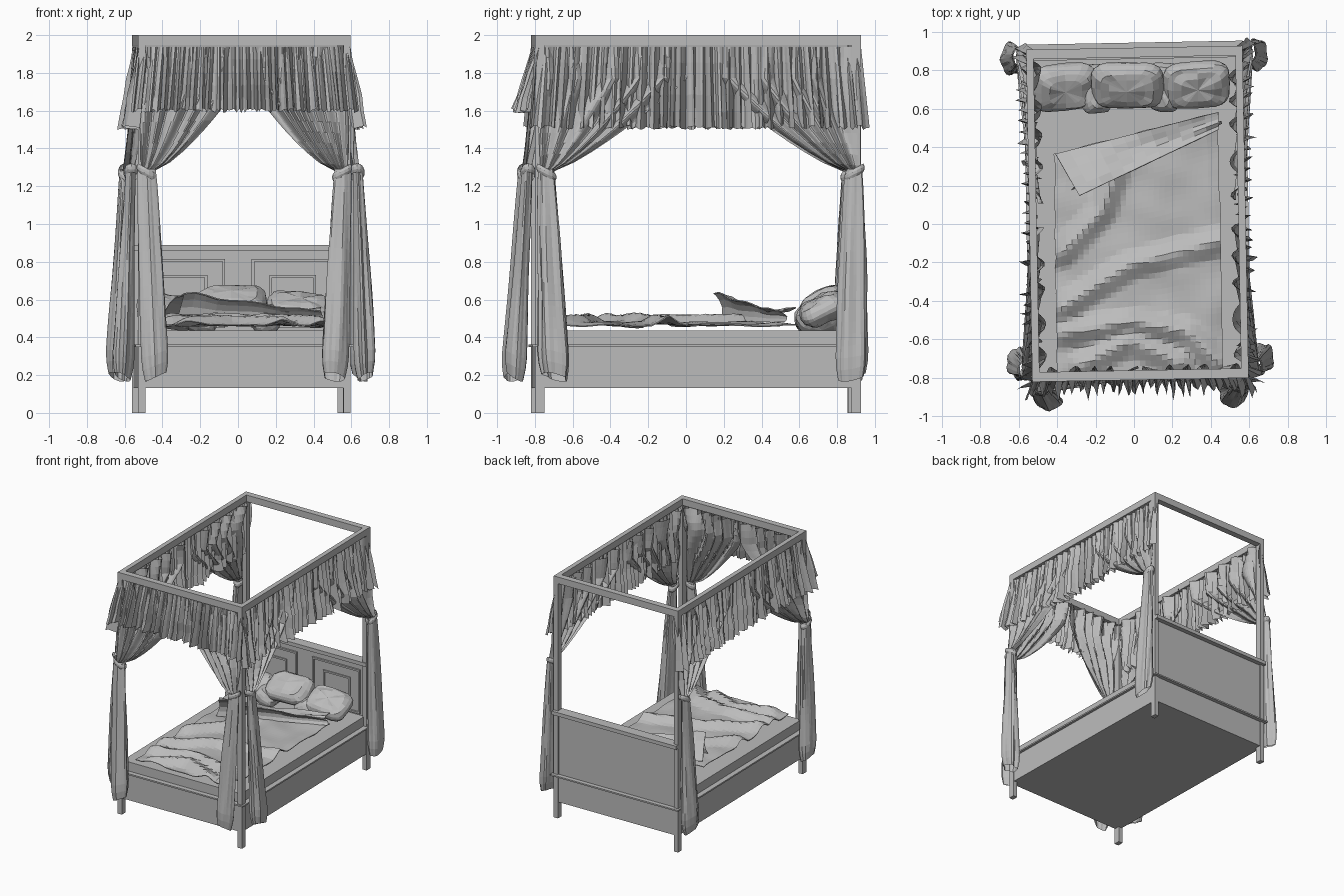
import bpy, bmesh, math, random
from mathutils import Matrix, Vector, noise

random.seed(4)
if "Cube" in bpy.data.objects:
    bpy.data.objects.remove(bpy.data.objects["Cube"], do_unlink=True)

grey = bpy.data.materials.new("soft grey")
grey.use_nodes = True
grey.diffuse_color = (0.5, 0.5, 0.5, 1)
grey.node_tree.nodes["Principled BSDF"].inputs["Base Color"].default_value = (0.5, 0.5, 0.5, 1)

# The whole bed stands very slightly turned
TURN = Matrix.Translation((0.0175, 0.053, 0)) @ Matrix.Rotation(math.radians(1.07), 4, 'Z')
W, L = 0.5625, 0.8635          # half width and half length of the frame
POST_X, POST_Y = 0.038, 0.05   # post section
TIE = 1.27                     # height of the curtain ties


def finish(name, bm):
    bmesh.ops.recalc_face_normals(bm, faces=bm.faces)
    mesh = bpy.data.meshes.new(name)
    bm.to_mesh(mesh)
    bm.free()
    mesh.materials.append(grey)
    ob = bpy.data.objects.new(name, mesh)
    ob.matrix_world = TURN
    bpy.context.collection.objects.link(ob)
    return ob


def boxes(name, *spans):
    """One object from boxes given as (x0, x1), (y0, y1), (z0, z1)."""
    bm = bmesh.new()
    for span in spans:
        size = [b - a for a, b in span]
        mid = [(a + b) / 2 for a, b in span]
        bmesh.ops.create_cube(bm, size=1, matrix=Matrix.Translation(mid) @ Matrix.Diagonal((*size, 1)))
    return finish(name, bm)


def sheet(name, fn, nu, nv, thick=0):
    """Grid surface from fn(u, v), welded where its edges meet."""
    bm = bmesh.new()
    rows = [[bm.verts.new(fn(i / nu, j / nv)) for i in range(nu + 1)] for j in range(nv + 1)]
    for a, b in zip(rows, rows[1:]):
        for i in range(nu):
            bm.faces.new((a[i], a[i + 1], b[i + 1], b[i]))
    bmesh.ops.remove_doubles(bm, verts=bm.verts, dist=0.0005)
    ob = finish(name, bm)
    if thick:
        mod = ob.modifiers.new("thickness", 'SOLIDIFY')
        mod.thickness = thick
    return ob


# Posts and canopy rails
for sx, side in ((-1, "right"), (1, "left")):
    xs = sorted((sx * W, sx * (W - POST_X)))
    for sy, end in ((-1, "front"), (1, "back")):
        ys = sorted((sy * L, sy * (L - POST_Y)))
        boxes(f"{end}_{side}_post", (xs, ys, (0, 1.945)))
    boxes(f"{side}_canopy_rail", (xs, (-L, L), (1.945, 2)))
for sy, end in ((-1, "front"), (1, "back")):
    ys = sorted((sy * L, sy * (L - POST_Y)))
    boxes(f"{end}_canopy_rail", ((POST_X - W, W - POST_X), ys, (1.945, 2)))

# Base, ledge and mattress
boxes("bed_base", ((-W + .006, W - .006), (-L + .006, L - .006), (0.133, 0.35)))
boxes("base_ledge", ((-W - .015, W + .015), (-L - .012, L + .025), (0.35, 0.362)))
boxes("mattress", ((-.535, .535), (-.835, .825), (0.36, 0.437)))

# Headboard with cap and panel mouldings
boxes("headboard", ((-.53, .53), (.825, .852), (.36, .865)))
boxes("headboard_cap", ((-W, W), (.805, .89), (.86, .89)))


def moulding(name, x0, x1, z0, z1, y0, w=.014):
    ys = (y0, .83)
    boxes(name, ((x0, x0 + w), ys, (z0, z1)), ((x1 - w, x1), ys, (z0, z1)),
          ((x0 + w, x1 - w), ys, (z0, z0 + w)), ((x0 + w, x1 - w), ys, (z1 - w, z1)))


for sx, side in ((-1, "right"), (1, "left")):
    moulding(f"{side}_outer_moulding", *sorted((sx * .07, sx * .5)), .45, .815, .81)
    moulding(f"{side}_inner_moulding", *sorted((sx * .165, sx * .41)), .5, .73, .815)


# Walls: map (along from corner, outward, height) to the bed
def front_wall(sx):
    return lambda s, o, z: (sx * (W - s), -L - o, z)


def side_wall(sx, sy):
    return lambda s, o, z: (sx * (W + o), sy * (L - s), z)


def make_valance(name, wall, length, bottom, folds, flare):
    """Unevenly gathered strip hung under the rail, flaring at its ends."""
    n = folds * 4
    amp = [random.uniform(.2, 1.15) for _ in range(n + 1)]
    drop = [random.uniform(-.012, .012) for _ in range(n + 1)]
    slip = [random.uniform(-.8, .8) * length / n for _ in range(n + 1)]

    def fn(u, v):
        i = round(u * n)
        wave = math.sin(i * math.pi / 2 + 2.5 * noise.noise((u * 14, length, 0)))
        ends = abs(2 * u - 1) ** 6
        s = u * length + slip[i] * v + (u - .5) * .08 * v
        o = -.02 + (flare + .05 * ends) * v + wave * amp[i] * (.018 + .038 * v)
        o += .03 * v * noise.noise((u * 12, v * 3, length + 7))
        return wall(s, o, 1.94 + (bottom - 1.94) * v + drop[i] * v)
    sheet(name, fn, n, 5)


def make_curtain(name, wall, reach, power, limit, shift, drift, spread, out):
    """Swag gathered into a tie, with a loose tail below."""
    seed = random.uniform(0, 50)

    def swag(u, v):
        t = 1 - v
        width = .05 + min(reach * t ** power, limit)
        s = shift * v + u * width
        fold = math.sin(u * 30 + 4 * noise.noise((u * 3, v * 2, seed)))
        o = .04 * v ** 2 + fold * (.014 + .024 * t) - .04 * t
        return wall(s, o, TIE + .67 * t - .02 * (1 - u) * v)
    sheet(name + "_swag", swag, 44, 12)

    def tail(u, v):
        a = math.tau * u
        hem = max(0, v - .92) / .08
        half = .042 + (spread - .042) * v ** .7 - .018 * hem
        deep = .024 + .034 * v - .018 * hem
        r = 1 + .1 * math.sin(5 * a + seed) + .2 * noise.noise((2 * math.cos(a), 2 * math.sin(a), v * 2 + seed))
        s = shift + .03 + drift * v + half * math.cos(a) * r
        o = .04 + out * v + deep * math.sin(a) * r
        return wall(s, o, TIE + .02 - 1.1 * v + .025 * v * math.cos(a + seed))
    sheet(name + "_tail", tail, 24, 18)

    def tie(u, v):
        a = math.tau * u
        bulge = .008 * math.sin(math.pi * v)
        return wall(shift + .03 + (.046 + bulge) * math.cos(a), .035 + (.034 + bulge) * math.sin(a),
                    TIE - .02 + .045 * v - .025 * math.cos(a))
    sheet(name + "_tie", tie, 14, 3)


make_valance("front_valance", front_wall(-1), 2 * W, 1.6, 30, .06)
for sx, side in ((-1, "right"), (1, "left")):
    make_valance(f"{side}_valance", side_wall(sx, -1), 2 * L, 1.51, 34, .015)
    make_curtain(f"front_{side}_curtain", front_wall(sx), .63, .72, .5, .015, .045, .072, .062)
    make_curtain(f"{side}_foot_curtain", side_wall(sx, -1), .95, .8, .75, .03, .045, .082, .042)
    make_curtain(f"{side}_head_curtain", side_wall(sx, 1), .95, .8, .75, .005, .015, .09, .042)


# Rumpled blanket
def ridge(p, a, b, height, width):
    a, b, p = Vector(a), Vector(b), Vector(p)
    t = max(0, min(1, (p - a).dot(b - a) / (b - a).length_squared))
    return height * max(0, 1 - (p - a.lerp(b, t)).length / width)


FOLDS = [((-.4, -.48), (-.05, -.27)), ((-.05, -.27), (.43, -.15)), ((-.4, -.2), (-.18, .02)),
         ((-.18, .02), (-.1, .25)), ((-.4, -.62), (-.05, -.56)), ((-.05, -.56), (.25, -.62)),
         ((-.3, -.78), (-.05, -.66)), ((-.05, -.66), (.2, -.78)), ((.25, -.62), (.4, -.78))]


def blanket(u, v):
    x = -.43 + .86 * u + .015 * noise.noise((v * 6, u * 2, 1))
    top = .32 + .2 * u
    y = -.82 + (top + .82) * v + .015 * noise.noise((u * 6, v * 2, 4))
    z = .475 + .018 * noise.noise((x * 5, y * 5, 0))
    z += max(ridge((x, y), a, b, .05, .08) for a, b in FOLDS)
    edge = min(u, 1 - u, v, 1 - v)
    return x, y, z - .01 * max(0, 1 - edge * 14)


sheet("blanket", blanket, 30, 44, .006)

# Turned-back blanket flap
far_a, far_b = Vector((-.42, .32, .51)), Vector((.43, .52, .56))
near_a, near_b = Vector((-.3, .1, .635)), Vector((.43, .43, .54))


def flap(u, v):
    p = far_a.lerp(far_b, u).lerp(near_a.lerp(near_b, u), v)
    p.z += .025 * math.sin(math.pi * v) * math.cos(5 * u) + .02 * noise.noise((u * 5, v * 3, 9))
    return p


sheet("blanket_flap", flap, 12, 5, .006)


def flap_under(u, v):
    p = near_a.lerp(near_b, u)
    p.z += .02 * noise.noise((u * 5, 3, 9))
    r = p.lerp(Vector((p.x - .04 + .06 * u, p.y + .03, .48)), v)
    r.y += .03 * math.sin(math.pi * v)
    return r


sheet("blanket_fold", flap_under, 12, 4)


# Pillows leaning on the headboard
def soft(value, e):
    return math.copysign(abs(value) ** e, value)


def make_pillow(name, x, y, z, half_w, lean, roll):
    place = Matrix.Translation((x, y, z)) @ Matrix.Rotation(lean, 4, 'X') @ Matrix.Rotation(roll, 4, 'Y')

    def fn(u, v):
        a, b = math.tau * u, math.pi * (v - .5)
        ring = max(0, math.cos(b)) ** .6
        px, py = soft(math.cos(a), .5) * ring, soft(math.sin(a), .5) * ring
        pz = math.sin(b) * (1 - .35 * px * px * py * py)
        dent = .02 * noise.noise((px * 2 + x * 9, py * 2, pz * 2))
        return place @ Vector((px * half_w, py * .13, pz * .07 + dent))
    sheet(name, fn, 20, 10)


make_pillow("right_pillow", -.37, .665, .54, .175, .45, .15)
make_pillow("middle_pillow", -.04, .67, .58, .19, .5, -.04)
make_pillow("left_pillow", .32, .665, .55, .175, .45, .1)
# Crumpled cushions tucked between the pillows
make_pillow("right_cushion", -.2, .655, .5, .09, .15, .5)
make_pillow("left_cushion", .15, .655, .5, .09, .15, -.5)
